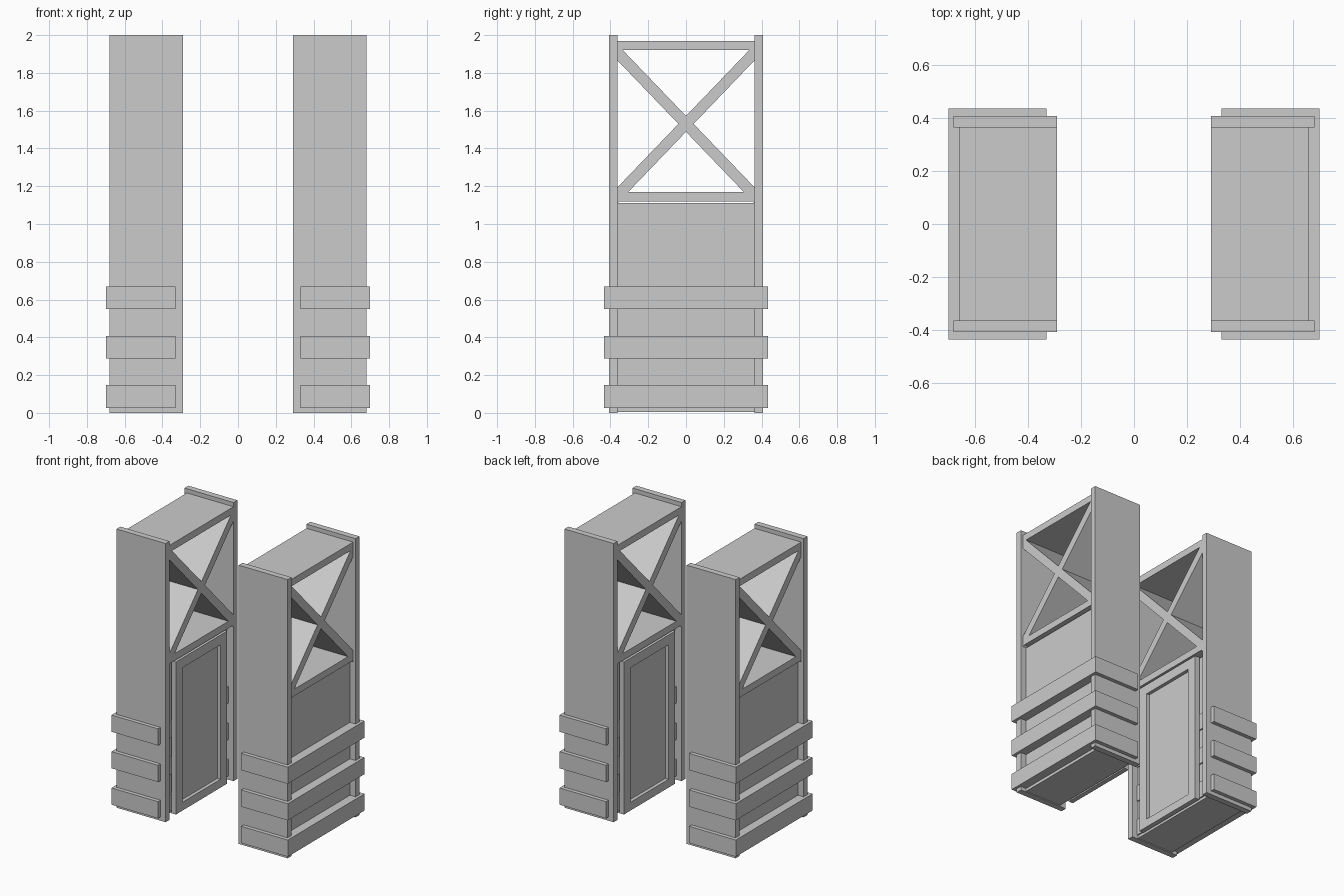
import bpy, bmesh

if "Cube" in bpy.data.objects:
    bpy.data.objects.remove(bpy.data.objects["Cube"])


def mesh_object(name, bm):
    bmesh.ops.recalc_face_normals(bm, faces=bm.faces)
    me = bpy.data.meshes.new(name)
    bm.to_mesh(me)
    bm.free()
    ob = bpy.data.objects.new(name, me)
    bpy.context.collection.objects.link(ob)
    # the left tower is the mirror image of the right one
    pivot = ob.modifiers.new("Mirror", 'MIRROR')
    pivot.use_axis = (True, False, False)
    return ob


def prism(bm, profile, x0, x1):
    """Extrude a (y, z) profile along x."""
    face = bm.faces.new([bm.verts.new((x0, y, z)) for y, z in profile])
    new = bmesh.ops.extrude_face_region(bm, geom=[face])["geom"]
    verts = [v for v in new if isinstance(v, bmesh.types.BMVert)]
    bmesh.ops.translate(bm, verts=verts, vec=(x1 - x0, 0, 0))
    if not face.is_valid or len(face.link_loops if hasattr(face, "link_loops") else face.loops) == 0:
        return


def add_box(bm, x, y, z):
    prism(bm, [(y[0], z[0]), (y[1], z[0]), (y[1], z[1]), (y[0], z[1])], x[0], x[1])


def boxes(name, items):
    bm = bmesh.new()
    for x, y, z in items:
        add_box(bm, x, y, z)
    return mesh_object(name, bm)


IN, OUT = 0.29, 0.68       # inner and outer x of a tower
W = 0.363                  # half width between the side panels

# tall side panels
boxes("side_panels", [((IN, OUT), (s * W, s * 0.407), (0.0, 2.0)) for s in (-1, 1)])

# lower cabinet body with outer planks
boxes("cabinet_body", [((0.34, 0.61), (-W, W), (0.006, 1.11))])
boxes("outer_planks", [((0.61, 0.635), (-W, W), (0.006 + i * 0.276, 0.006 + (i + 1) * 0.276))
                       for i in range(4)])

# projecting bands around the base
boxes("base_bands", [((0.33, 0.70), (-0.435, 0.435), (z, z + 0.12))
                     for z in (0.027, 0.288, 0.55)])

# rack shelves at top and bottom of the open part
boxes("rack_shelves", [((IN, 0.66), (-W, W), (z, z + 0.05)) for z in (1.12, 1.92)])

# crossed rack dividers running through the full depth
for name, s in (("rack_divider_rising", 1), ("rack_divider_falling", -1)):
    bm = bmesh.new()
    c, rise, t = 1.53, 0.378, 0.042
    prism(bm, [(-W, c - s * rise - t), (W, c + s * rise - t),
               (W, c + s * rise + t), (-W, c - s * rise + t)], IN, 0.66)
    mesh_object(name, bm)

# inner door: stiles, rails and recessed panel
D, Z0, Z1 = 0.29, 0.01, 1.105
boxes("door_stiles", [((IN, 0.325), (s * 0.215, s * D), (Z0, Z1)) for s in (-1, 1)])
boxes("door_rails", [((IN, 0.325), (-0.215, 0.215), z)
                     for z in ((Z0, Z0 + 0.06), (Z1 - 0.07, Z1))])
boxes("door_panel", [((0.315, 0.325), (-0.215, 0.215), (Z0 + 0.06, Z1 - 0.07))])
